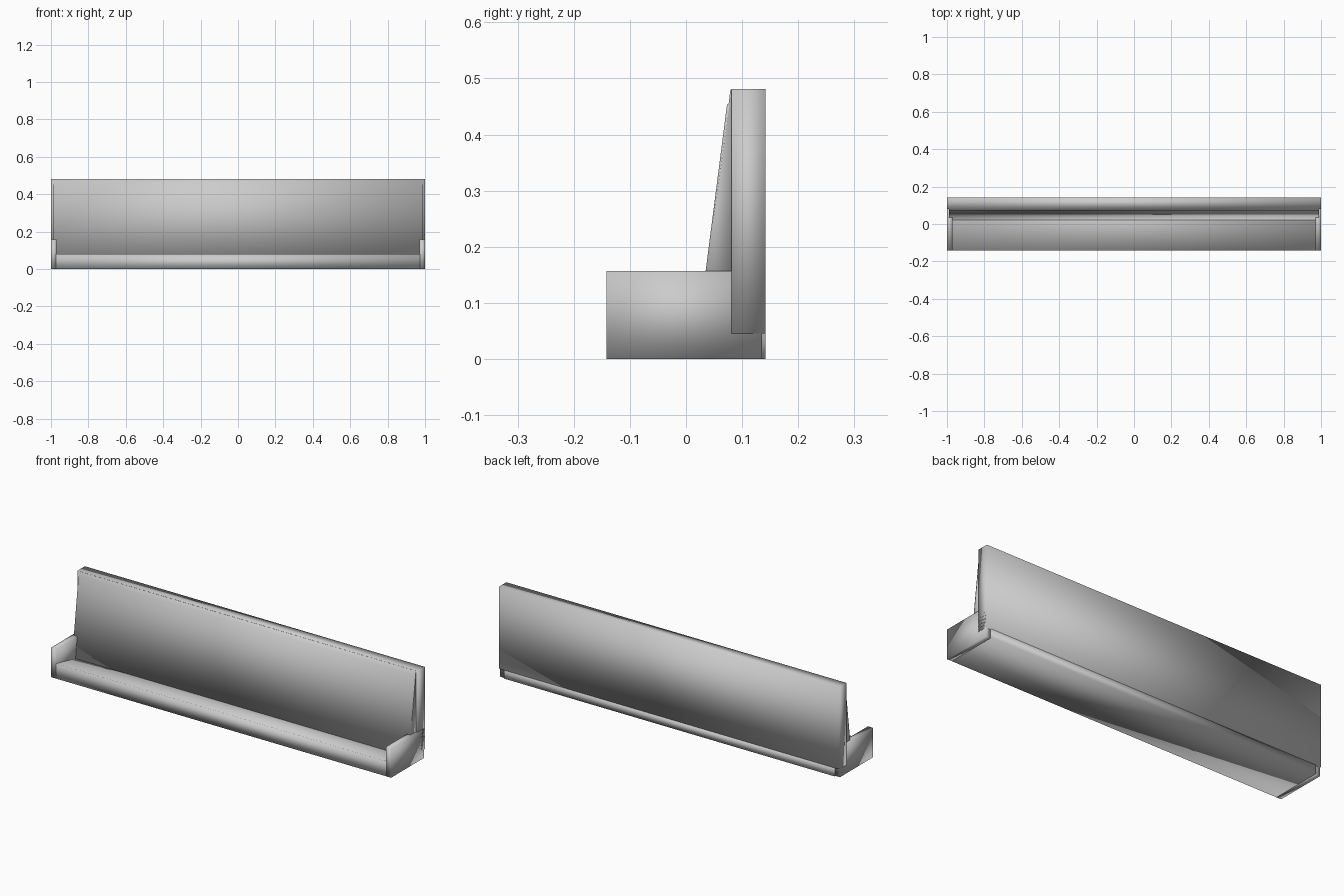
import bpy
import bmesh

old = bpy.data.objects.get("Cube")
if old:
    bpy.data.objects.remove(old, do_unlink=True)

# Single plain finish
grey = bpy.data.materials.new("plain_grey")
grey.use_nodes = True
COLOUR = (0.6, 0.6, 0.6, 1.0)
grey.diffuse_color = COLOUR
grey.node_tree.nodes["Principled BSDF"].inputs["Base Color"].default_value = COLOUR


def extrude_profile(name, profile, x0, x1):
    """Closed (y, z) profile swept along x, with soft shared normals."""
    bm = bmesh.new()
    face = bm.faces.new([bm.verts.new((x0, y, z)) for y, z in profile])
    swept = bmesh.ops.extrude_face_region(bm, geom=[face])
    verts = [v for v in swept["geom"] if isinstance(v, bmesh.types.BMVert)]
    bmesh.ops.translate(bm, verts=verts, vec=(x1 - x0, 0, 0))
    bmesh.ops.recalc_face_normals(bm, faces=bm.faces)
    for f in bm.faces:
        f.smooth = True
    mesh = bpy.data.meshes.new(name)
    bm.to_mesh(mesh)
    bm.free()
    mesh.materials.append(grey)
    obj = bpy.data.objects.new(name, mesh)
    bpy.context.collection.objects.link(obj)
    return obj


def rect(y0, y1, z0, z1):
    return [(y0, z0), (y1, z0), (y1, z1), (y0, z1)]


# Seat falling gently towards the back
extrude_profile("seat", [(-0.142, 0), (0.142, 0), (0.142, 0.045),
                         (0.02, 0.045), (-0.142, 0.08)], -0.972, 0.972)

# Upright back panel
extrude_profile("back_panel", rect(0.081, 0.142, 0.045, 0.481), -1, 1)

# Leaning back cushion, tapering to a thin lip at the top
extrude_profile("back_cushion", [(0.0815, 0.045), (0.0207, 0.045), (0.073, 0.453),
                                 (0.076, 0.455), (0.079, 0.48), (0.0815, 0.48)],
                -0.99, 0.99)

# Low arms at both ends
for side, name in ((1, "left_arm"), (-1, "right_arm")):
    extrude_profile(name, rect(-0.142, 0.135, 0, 0.157), side * 0.97, side)
